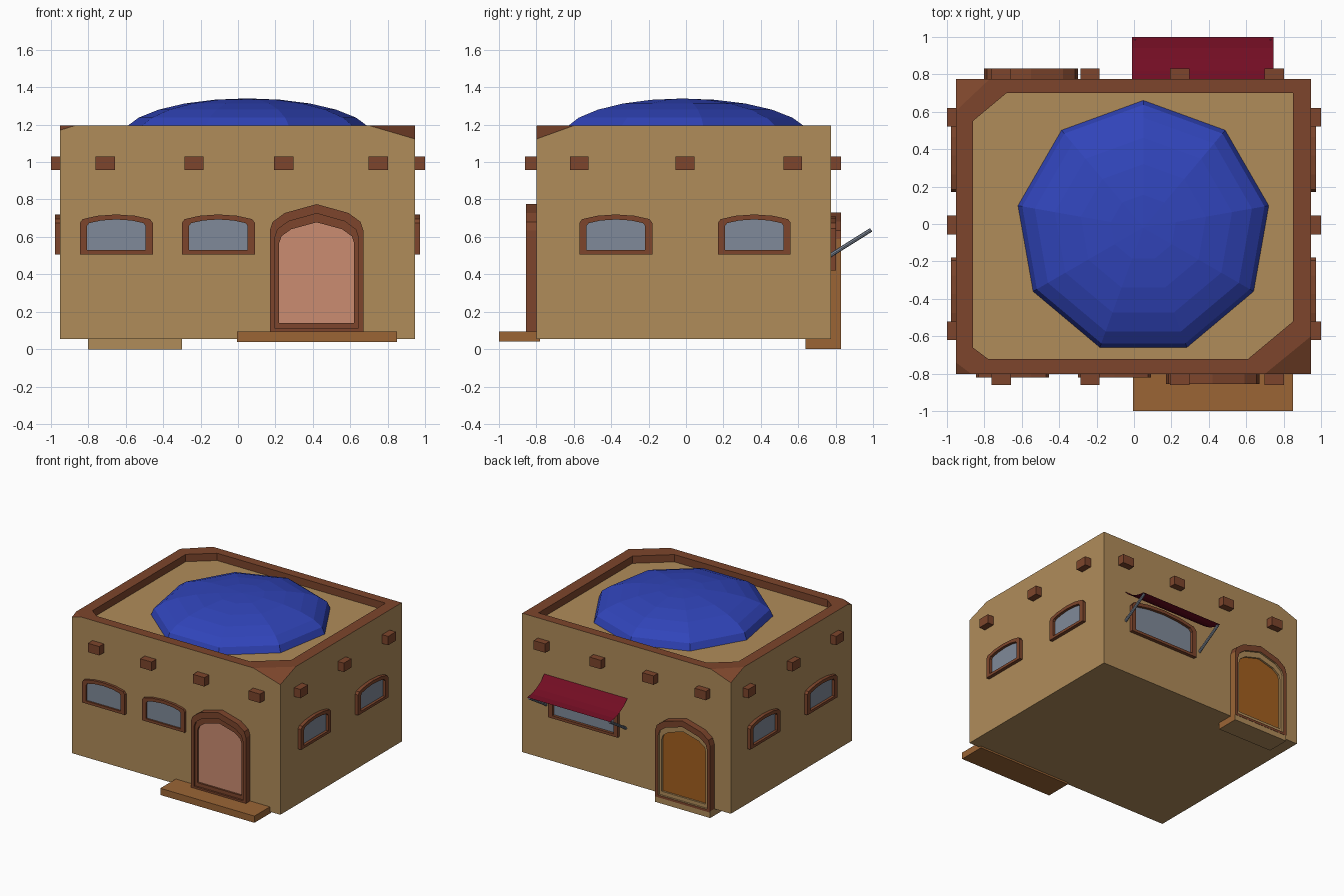
import bpy, bmesh, math
from mathutils import Vector, Matrix

if "Cube" in bpy.data.objects:
    bpy.data.objects.remove(bpy.data.objects["Cube"])


def material(name, *rgb):
    m = bpy.data.materials.new(name)
    m.diffuse_color = (*rgb, 1)
    m.use_nodes = True
    m.node_tree.nodes["Principled BSDF"].inputs["Base Color"].default_value = m.diffuse_color
    return m


TAN = material("tan plaster", 0.434, 0.262, 0.102)
BROWN = material("brown trim", 0.205, 0.060, 0.025)
BLUE = material("dome blue", 0.030, 0.058, 0.490)
WOOD = material("step wood", 0.328, 0.130, 0.036)
SALMON = material("salmon door", 0.597, 0.262, 0.165)
GREY = material("grey glass", 0.216, 0.254, 0.319)
RED = material("crimson cloth", 0.171, 0.004, 0.017)
ORANGE = material("orange door", 0.370, 0.115, 0.014)

# wall name -> (turn about z, distance of wall from centre)
WALLS = {"front": (0, 0.80), "right": (90, 0.945), "back": (180, 0.775), "left": (-90, 0.95)}


def finish(name, bm, mats, normals=True):
    if normals:
        bmesh.ops.recalc_face_normals(bm, faces=bm.faces)
    me = bpy.data.meshes.new(name)
    bm.to_mesh(me)
    bm.free()
    for m in mats:
        me.materials.append(m)
    ob = bpy.data.objects.new(name, me)
    bpy.context.collection.objects.link(ob)
    return ob


def box_bm(lo, hi):
    bm = bmesh.new()
    bmesh.ops.create_cube(bm, size=1)
    for v in bm.verts:
        v.co = [(a + b) / 2 + c * (b - a) for a, b, c in zip(lo, hi, v.co)]
    return bm


def box(name, lo, hi, mat):
    return finish(name, box_bm(lo, hi), [mat])


def rod(name, a, b, r, mat):
    a, b = Vector(a), Vector(b)
    bm = bmesh.new()
    rot = (b - a).to_track_quat('Z', 'Y').to_matrix().to_4x4()
    bmesh.ops.create_cone(bm, cap_ends=True, segments=8, radius1=r, radius2=r,
                          depth=(b - a).length, matrix=Matrix.Translation((a + b) / 2) @ rot)
    return finish(name, bm, [mat])


def loft(name, loops, band_mats, panel_mat, wall, u):
    """Bridge (outline, depth) loops on a wall and close the last with a panel."""
    turn, dist = WALLS[wall]
    mats = list(dict.fromkeys(band_mats + [panel_mat]))
    bm = bmesh.new()
    rings = [[bm.verts.new((u + x, -dist - d, z)) for x, z in pts] for pts, d in loops]
    for r0, r1, m in zip(rings, rings[1:], band_mats):
        n = len(r0)
        for i in range(n):
            f = bm.faces.new((r0[i], r0[(i + 1) % n], r1[(i + 1) % n], r1[i]))
            f.material_index = mats.index(m)
    bm.faces.new(rings[-1]).material_index = mats.index(panel_mat)
    # outline runs counter-clockwise seen from outside, so faces already point out
    bm.transform(Matrix.Rotation(math.radians(turn), 4, 'Z'))
    return finish(name, bm, mats, normals=False)


def arch(half, shape, side=0, low=0, top=0):
    """Outline from a right-hand profile; inset by side, low and top amounts."""
    z0, z1 = half[0][1], half[-1][1]
    w = half[0][0]
    fit = [(x * (w - side) / w, z0 + low + (z - z0) * (z1 - top - z0 - low) / (z1 - z0))
           for x, z in half]
    return fit + [(-x, z) for x, z in reversed(fit[:-1])]


# house block with three chipped top corners
X0, X1, Y0, Y1, TOP = -0.95, 0.945, -0.80, 0.775, 1.195
bm = box_bm((X0, Y0, 0.055), (X1, Y1, TOP))
for cx, cy, dx, dy, dz in ((X1, Y0, -0.245, 0.20, 0.072), (X0, Y1, 0.18, -0.17, 0.065),
                           (X0, Y0, 0.08, 0.06, 0.025)):
    a, b, c = Vector((cx + dx, cy, TOP)), Vector((cx, cy + dy, TOP)), Vector((cx, cy, TOP - dz))
    n = (b - a).cross(c - a).normalized()
    n = n if n.z > 0 else -n
    res = bmesh.ops.bisect_plane(bm, geom=bm.verts[:] + bm.edges[:] + bm.faces[:],
                                 plane_co=a, plane_no=n, clear_outer=True)
    bmesh.ops.holes_fill(bm, edges=[e for e in res["geom_cut"]
                                    if isinstance(e, bmesh.types.BMEdge)], sides=0)
house = finish("house_walls", bm, [TAN, BROWN])

# sunken roof cut inside the parapet
FLOOR = 1.135
plan = [(-0.78, -0.72), (0.61, -0.72), (0.85, -0.52), (0.85, 0.70),
        (-0.68, 0.70), (-0.86, 0.55), (-0.86, -0.66)]
bm = bmesh.new()
f = bm.faces.new([bm.verts.new((x, y, FLOOR)) for x, y in plan])
ext = bmesh.ops.extrude_face_region(bm, geom=[f])
bmesh.ops.translate(bm, vec=(0, 0, 0.3), verts=[v for v in ext["geom"]
                                                if isinstance(v, bmesh.types.BMVert)])
cutter = finish("roof_cutter", bm, [TAN])
cutter.hide_render = True
mod = house.modifiers.new("recess", 'BOOLEAN')
mod.operation, mod.object = 'DIFFERENCE', cutter
bpy.context.view_layer.objects.active = house
bpy.ops.object.modifier_apply(modifier=mod.name)
bpy.data.objects.remove(cutter)
for p in house.data.polygons:
    c, n = p.center, p.normal
    outer = abs(n.z) < 0.05 and (abs(c.x) > 0.9 or c.y < -0.76 or c.y > 0.74)
    floor = n.z > 0.99 and c.z < FLOOR + 0.01
    p.material_index = 0 if outer or floor or n.z < -0.5 else 1

# nine-sided dome
bm = bmesh.new()
R, H, N, K = 0.68, 1.34 - FLOOR, 9, 6
rings = []
for k in range(K):
    t = k * math.pi / 2 / K
    rings.append([bm.verts.new((0.05 + R * math.cos(t) * math.sin(i * math.tau / N),
                                -0.02 + R * math.cos(t) * math.cos(i * math.tau / N),
                                FLOOR + H * math.sin(t))) for i in range(N)])
tip = bm.verts.new((0.05, -0.02, FLOOR + H))
for i in range(N):
    j = (i + 1) % N
    for r0, r1 in zip(rings, rings[1:]):
        bm.faces.new((r0[i], r0[j], r1[j], r1[i]))
    bm.faces.new((rings[-1][i], rings[-1][j], tip))
bm.faces.new(rings[0])
finish("dome", bm, [BLUE])

# beam ends
for i, x in enumerate((-0.71, -0.235, 0.245, 0.75)):
    box(f"beam_front_{i}", (x - 0.052, -0.86, 0.957), (x + 0.052, -0.78, 1.03), BROWN)
    box(f"beam_back_{i}", (x - 0.052, 0.75, 0.957), (x + 0.052, 0.83, 1.03), BROWN)
for i, y in enumerate((-0.57, -0.005, 0.57)):
    box(f"beam_right_{i}", (0.92, y - 0.05, 0.957), (1.0, y + 0.05, 1.03), BROWN)
    box(f"beam_left_{i}", (-1.0, y - 0.05, 0.957), (-0.92, y + 0.05, 1.03), BROWN)


# windows
def window(name, wall, u, half, depth):
    outer = arch(half, 0)
    inner = arch(half, 0, 0.038, 0.022, 0.027)
    loft(name, [(outer, -0.01), (outer, depth), (inner, depth), (inner, 0.006)],
         [BROWN] * 3, GREY, wall, u)


small = [(0.195, 0.507), (0.195, 0.675), (0.18, 0.695), (0.10, 0.713), (0, 0.72)]
large = [(0.315, 0.42), (0.315, 0.645), (0.29, 0.675), (0.16, 0.70), (0, 0.71)]
for wall, us in (("front", (-0.65, -0.105)), ("right", (-0.375, 0.365)), ("left", (-0.365, 0.375))):
    for i, u in enumerate(us):
        window(f"window_{wall}_{i}", wall, u, small, 0.02 if wall == "front" else 0.028)
window("window_back", "back", -0.375, large, 0.028)


# arched doors with stepped frames
def door(name, wall, u, drop, inner_mat, panel_mat):
    half = [(x, z - drop) for x, z in ((0.25, 0.09), (0.25, 0.635), (0.235, 0.68),
                                       (0.17, 0.728), (0, 0.775))]
    a, b, c = arch(half, 0), arch(half, 0, 0.028, 0.02, 0.05), arch(half, 0, 0.05, 0.05, 0.097)
    return loft(name, [(a, -0.01), (a, 0.055), (b, 0.055), (b, 0.04), (c, 0.04), (c, 0.025)],
                [BROWN, BROWN, inner_mat, inner_mat, inner_mat], panel_mat, wall, u)


door("front_door", "front", 0.42, 0, BROWN, SALMON)
back_door = door("back_door", "back", 0.55, 0.045, TAN, ORANGE)
base = box("back_step", (-0.80, 0.64, 0), (-0.30, 0.828, 0.055), TAN)
box("front_step", (-0.005, -1.0, 0.04), (0.85, -0.78, 0.095), WOOD)

# wooden side on the back door and its step
for ob in (back_door, base):
    ob.data.materials.append(WOOD)
    for p in ob.data.polygons:
        if p.normal.x > 0.95 and p.center.x > -0.31:
            p.material_index = len(ob.data.materials) - 1

# awning cloth, sagging away from the back wall
bm = bmesh.new()
sag = [(0.775, 0.75), (0.82, 0.705), (0.88, 0.67), (0.94, 0.65), (1.0, 0.643)]
rows = [[bm.verts.new((x, y, z)) for x in (-0.01, 0.745)] for y, z in sag]
for r0, r1 in zip(rows, rows[1:]):
    bm.faces.new((r0[0], r0[1], r1[1], r1[0]))
finish("awning_cloth", bm, [RED], normals=False)

# awning poles
for side, x in (("left", 0.005), ("right", 0.73)):
    rod(f"awning_pole_{side}", (x, 0.77, 0.50), (x, 0.99, 0.638), 0.011, GREY)
